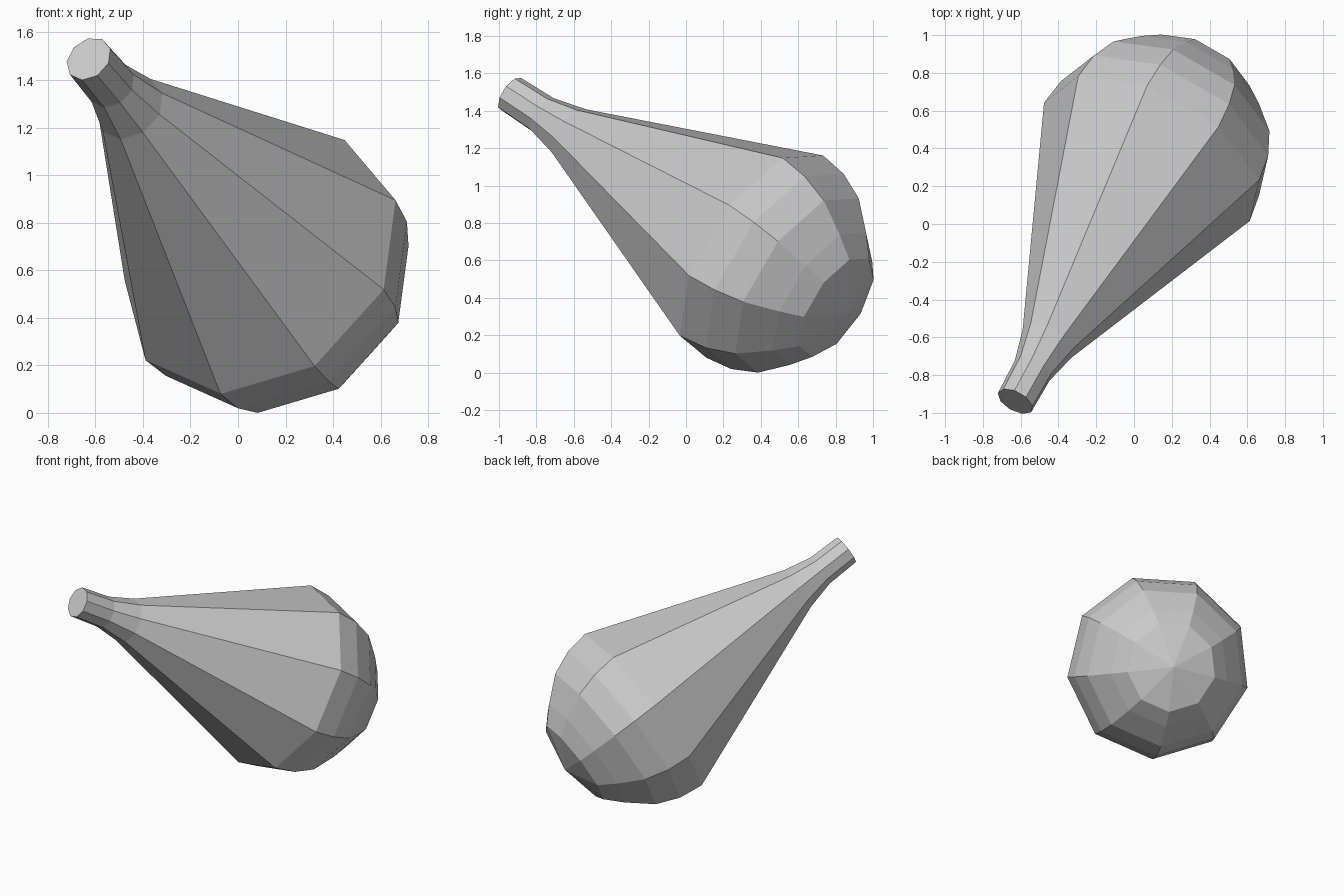
import bpy, bmesh, math
from mathutils import Vector, Matrix

if "Cube" in bpy.data.objects:
    bpy.data.objects.remove(bpy.data.objects["Cube"])

SIDES = 9

# tilted axis: runs from the neck cap down and back to the rounded end
centre = Vector((0.098, 0.375, 0.63))
axis = Vector((0.42, 0.76, -0.495)).normalized()
u = Vector((-0.047, 0.556, 0.83))
u = (u - axis * u.dot(axis)).normalized()
v = axis.cross(u)
frame = Matrix((u, v, axis)).transposed().to_4x4()
frame.translation = centre

# profile: (distance along axis, radius)
profile = [(-1.728, 0.103), (-1.503, 0.108), (-1.31, 0.152), (0.0, 0.638),
           (0.162, 0.615), (0.315, 0.55), (0.468, 0.414), (0.565, 0.31)]
TIP = 0.64

bm = bmesh.new()
rings = []
for s, r in profile:
    rings.append([bm.verts.new((r * math.cos(2 * math.pi * i / SIDES),
                                r * math.sin(2 * math.pi * i / SIDES), s))
                  for i in range(SIDES)])
tip = bm.verts.new((0, 0, TIP))

# neck cap, side walls and closing fan
bm.faces.new(rings[0][::-1])
for i in range(SIDES):
    j = (i + 1) % SIDES
    for a, b in zip(rings, rings[1:]):
        bm.faces.new((a[i], a[j], b[j], b[i]))
    bm.faces.new((rings[-1][i], rings[-1][j], tip))
bmesh.ops.recalc_face_normals(bm, faces=bm.faces)

# place on the tilted axis and rest on the floor
bm.transform(frame)
low = min(p.co.z for p in bm.verts)
bmesh.ops.translate(bm, verts=bm.verts, vec=(0, 0, -low))

mesh = bpy.data.meshes.new("bulb_body")
bm.to_mesh(mesh)
bm.free()
obj = bpy.data.objects.new("bulb_body", mesh)
bpy.context.collection.objects.link(obj)
